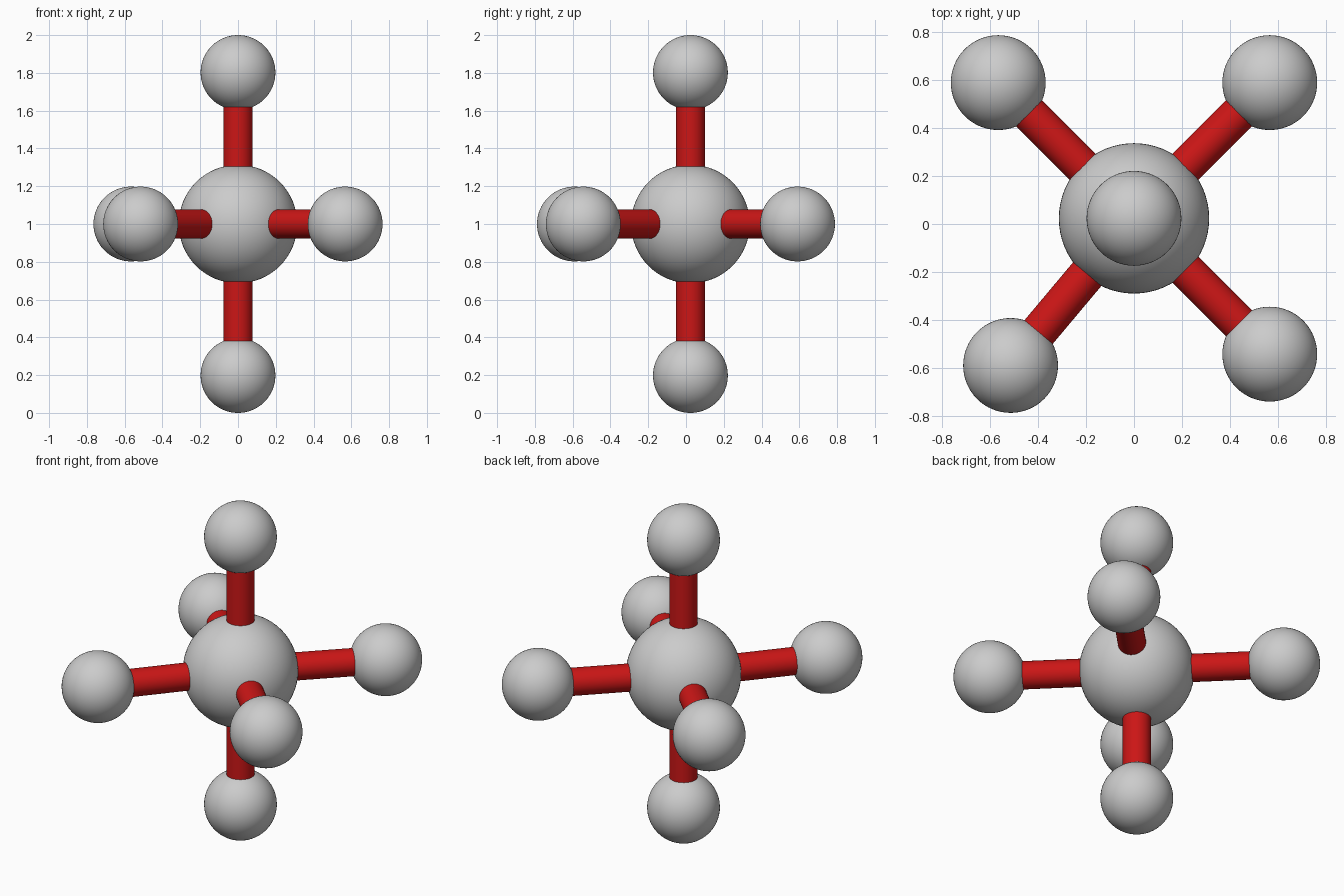
import bpy
from math import cos, sin, radians
from mathutils import Vector

if "Cube" in bpy.data.objects:
    bpy.data.objects.remove(bpy.data.objects["Cube"])

CENTRE = Vector((0, 0.0235, 1))
CORE_R, BALL_R, ROD_R = 0.314, 0.198, 0.077
REACH = 1 - BALL_R            # core centre to outer ball centre

red = bpy.data.materials.new("rod_red")
red.diffuse_color = (0.6, 0.008, 0.008, 1)
red.use_nodes = True
red.node_tree.nodes["Principled BSDF"].inputs["Base Color"].default_value = red.diffuse_color


def ball(name, location, radius):
    bpy.ops.mesh.primitive_uv_sphere_add(segments=64, ring_count=32,
                                         radius=radius, location=location)
    bpy.context.object.name = name
    bpy.ops.object.shade_smooth()


def rod(name, direction):
    # ends sit just inside the core and the outer ball
    start, end = CORE_R - 0.06, REACH - BALL_R + 0.06
    bpy.ops.mesh.primitive_cylinder_add(
        vertices=48, radius=ROD_R, depth=end - start,
        location=CENTRE + direction * (start + end) / 2,
        rotation=direction.to_track_quat('Z', 'Y').to_euler())
    obj = bpy.context.object
    obj.name = name
    obj.data.materials.append(red)
    bpy.ops.object.shade_smooth_by_angle(angle=radians(30))


def flat(degrees):
    return Vector((cos(radians(degrees)), sin(radians(degrees)), 0))


# Central ball
ball("core_ball", CENTRE, CORE_R)

# Six arms; the front left one is turned 5 degrees off the diagonal
arms = {
    "top": Vector((0, 0, 1)),
    "bottom": Vector((0, 0, -1)),
    "back_right": flat(45),
    "back_left": flat(135),
    "front_left": flat(230),
    "front_right": flat(315),
}
for side, direction in arms.items():
    rod(side + "_rod", direction)
    ball(side + "_ball", CENTRE + direction * REACH, BALL_R)
